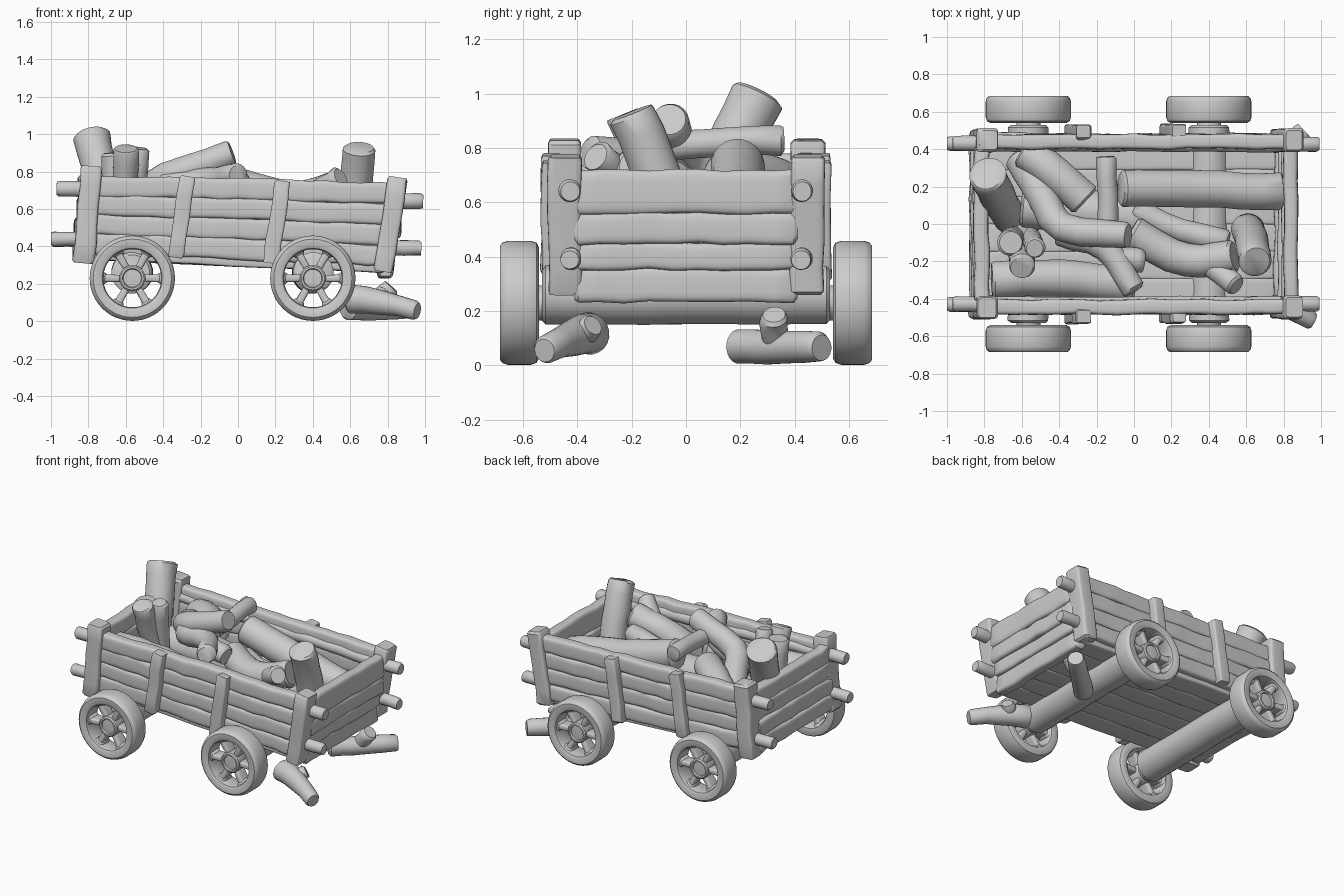
import bpy, bmesh, random
from math import sin, cos, pi, radians
from mathutils import Vector as V

if "Cube" in bpy.data.objects:
    bpy.data.objects.remove(bpy.data.objects["Cube"])

random.seed(4)
X, Y, Z = V((1, 0, 0)), V((0, 1, 0)), V((0, 0, 1))


def finish(name, bm, angle=40):
    bmesh.ops.recalc_face_normals(bm, faces=bm.faces)
    me = bpy.data.meshes.new(name)
    bm.to_mesh(me)
    bm.free()
    me.shade_smooth()
    me.set_sharp_from_angle(angle=radians(angle))
    ob = bpy.data.objects.new(name, me)
    bpy.context.collection.objects.link(ob)
    return ob


def spline(pts, t):
    # Catmull-Rom point at t in 0..1
    p = [2 * pts[0] - pts[1]] + pts + [2 * pts[-1] - pts[-2]]
    s = t * (len(pts) - 1)
    i = min(int(s), len(pts) - 2)
    u = s - i
    a, b, c, d = p[i:i + 4]
    return 0.5 * (2 * b + (c - a) * u + (2 * a - 5 * b + 4 * c - d) * u * u
                  + (3 * b - a - 3 * c + d) * u ** 3)


def beam(name, pts, w, h, n=6, hint=Z, wob=0.005, taper=(1, 1), sides=20, step=0.09):
    # Hand-hewn bar along a path; n=2 gives a round section, larger n a squarer one
    pts = [V(p) for p in pts]
    length = sum((b - a).length for a, b in zip(pts, pts[1:]))
    k = max(4, int(length / step))
    e = min(0.25, 0.014 / length)
    stations = [(0, .84), (e, 1)] + [(i / k, 1) for i in range(1, k)] + [(1 - e, 1), (1, .84)]
    bm = bmesh.new()
    rings = []
    for t, f in stations:
        c = spline(pts, t)
        tan = (spline(pts, min(1, t + .02)) - spline(pts, max(0, t - .02))).normalized()
        side = tan.cross(hint).normalized()
        up = side.cross(tan)
        f *= taper[0] + (taper[1] - taper[0]) * t
        ww = f * w / 2 + random.uniform(-wob, wob) * .6
        hh = f * h / 2 + random.uniform(-wob, wob) * .6
        c = c + side * random.uniform(-wob, wob) + up * random.uniform(-wob, wob)
        ring = []
        for j in range(sides):
            a = 2 * pi * (j + .5) / sides
            ca, sa = cos(a), sin(a)
            px = abs(ca) ** (2 / n) * (1 if ca > 0 else -1)
            py = abs(sa) ** (2 / n) * (1 if sa > 0 else -1)
            ring.append(bm.verts.new(c + side * px * ww + up * py * hh))
        rings.append(ring)
    for r, q in zip(rings, rings[1:]):
        for j in range(sides):
            m = (j + 1) % sides
            bm.faces.new((r[j], r[m], q[m], q[j]))
    bm.faces.new(rings[0])
    bm.faces.new(rings[-1])
    return finish(name, bm)


def log(name, pts, r, taper=(1, 1)):
    d = V(pts[-1]) - V(pts[0])
    hint = Y if abs(d.z) > .6 * d.length else Z
    return beam(name, pts, 2 * r, 2 * r, 2, hint, .004, taper)


def lathe(name, profile, centre, closed=True, seg=48):
    # Revolve (radius, y) points round the y axis
    bm = bmesh.new()
    rings = [[bm.verts.new(V(centre) + V((r * cos(2 * pi * j / seg), y, r * sin(2 * pi * j / seg))))
              for j in range(seg)] for r, y in profile]
    pairs = list(zip(rings, rings[1:] + rings[:1])) if closed else list(zip(rings, rings[1:]))
    for a, b in pairs:
        for j in range(seg):
            m = (j + 1) % seg
            bm.faces.new((a[j], a[m], b[m], b[j]))
    if not closed:
        bm.faces.new(rings[0])
        bm.faces.new(rings[-1])
    return finish(name, bm)


def mix(a, b, t):
    return a + (b - a) * t


# Side walls: four planks each, sloping down towards the right
for s in (-1, 1):
    tag = "front" if s < 0 else "back"
    for i in range(4):
        t = (i + .5) / 4
        zl, zr = mix(.365, .775, t), mix(.295, .735, t)
        y = s * (.442 + random.uniform(-.004, .004))
        beam(f"{tag}_side_plank", [(-.82, y, zl), (0, y, (zl + zr) / 2 + .004),
                                   (mix(.78, .85, t), y, zr)], .08, .114, 4.5)
    # Long poles that stick out at both ends
    beam(f"{tag}_upper_pole", [(-.97, s * .43, .71), (.99, s * .425, .64)], .082, .082, 2, wob=.003)
    beam(f"{tag}_lower_pole", [(-1, s * .43, .44), (.98, s * .425, .39)], .08, .08, 2, wob=.003)
    # Corner posts and mid posts, leaning to the right
    beam(f"{tag}_left_post", [(-.825, s * .445, .31), (-.782, s * .445, .83)], .115, .125, 7, Y, .004)
    beam(f"{tag}_right_post", [(.775, s * .445, .265), (.855, s * .445, .77)], .105, .125, 7, Y, .004)
    beam(f"{tag}_mid_post_a", [(-.335, s * .492, .34), (-.268, s * .492, .775)], .085, .08, 7, Y, .004)
    beam(f"{tag}_mid_post_b", [(.175, s * .492, .31), (.24, s * .492, .75)], .085, .08, 7, Y, .004)

# End walls
right_z = [.235, .355, .45, .56, .715]
left_z = [.33, .44, .55, .66, .775]
for i in range(4):
    t = (i + .5) / 4
    z, h = (right_z[i] + right_z[i + 1]) / 2, right_z[i + 1] - right_z[i]
    x = mix(.785, .85, t) + random.uniform(-.005, .005)
    beam("right_end_plank", [(x, -.41, z), (x, .41, z)], .08, h + .008, 4.5)
    z, h = (left_z[i] + left_z[i + 1]) / 2, left_z[i + 1] - left_z[i]
    x = mix(-.85, -.805, t) + random.uniform(-.007, .007)
    beam("left_end_plank", [(x, -.41, z), (x, .41, z)], .08, h + .008, 4.5)

# Floor boards
for i in range(6):
    y = mix(-.365, .365, i / 5)
    beam("floor_board", [(-.83, y, .355), (.78, y, .285)], .152, .05, 7, wob=.003, step=.2)

# Thick axle logs under the floor, thin spindles and wheels
for x, z in ((-.565, .23), (.4, .23)):
    beam("axle", [(x, -.53, z + .03), (x, .53, z + .03)], .22, .22, 2, wob=.003)
    beam("axle_spindle", [(x, -.58, z), (x, .58, z)], .13, .13, 2, wob=0)
    for s in (-1, 1):
        rim = [(.158, .56), (.166, .548), (.205, .541), (.221, .55), (.228, .57), (.228, .655),
               (.222, .674), (.209, .685), (.172, .685), (.16, .678), (.155, .66)]
        lathe("wheel_rim", [(r, s * y) for r, y in rim], (x, 0, z))
        hub = [(.062, .55), (.07, .56), (.07, .66), (.062, .668), (.052, .668), (.048, .655), (.012, .657)]
        lathe("wheel_hub", [(r, s * y) for r, y in hub], (x, 0, z), False, 32)
        for j in range(6):
            a = j * pi / 3
            d = V((cos(a), 0, sin(a)))
            c = V((x, s * .61, z))
            beam("wheel_spoke", [c + d * .05, c + d * .18], .04, .085, 5, Y, .001, (.9, 1.1), 16)
            # Flared foot where the spoke meets the rim
            beam("spoke_foot", [c + d * .13, c + d * .172], .058, .09, 4, Y, 0, (.7, 1.5), 16)

# Upright trunks in the load
log("tall_trunk", [(-.785, .265, 1.0), (-.72, .13, .72), (-.66, .03, .42)], .1, (1.0, .88))
log("right_trunk", [(.65, -.2, .93), (.63, -.1, .68), (.61, -.02, .38)], .088)
log("stump_a", [(-.6, -.23, .925), (-.6, -.14, .7), (-.58, -.03, .42)], .07)
log("stump_b", [(-.66, -.1, .9), (-.64, -.08, .42)], .07)
log("stump_c", [(-.53, -.13, .925), (-.56, -.06, .5)], .055)

# Lying logs and branches
log("long_log", [(-.07, .19, .74), (.3, .19, .64), (.79, .17, .53)], .1)
log("bent_log", [(-.6, .36, .56), (-.49, .16, .68), (-.38, -.02, .77), (-.03, -.06, .9)], .078, (1.2, .92))
log("back_log", [(-.58, .39, .64), (-.42, .27, .69), (-.26, .12, .69)], .095)
log("cross_branch", [(-.15, .36, .83), (-.14, .15, .82), (-.14, -.06, .81)], .055)
log("forked_branch", [(-.4, -.04, .72), (-.15, -.13, .75), (.0, -.36, .78)], .075, (1.1, .85))
log("fork_stub", [(-.1, -.18, .75), (.05, -.2, .72)], .065)
log("low_front_log", [(-.76, -.3, .62), (-.4, -.29, .6), (.0, -.33, .55)], .1)
log("low_middle_log", [(-.6, .1, .54), (-.2, .06, .56), (.1, .0, .52)], .12)
log("curved_log", [(-.02, -.04, .66), (.2, -.17, .65), (.36, -.2, .66), (.54, -.17, .72)], .09)
log("curved_log_fork", [(.38, -.2, .67), (.55, -.33, .77)], .06)
log("inner_branch", [(.0, .08, .6), (.2, -.02, .6), (.5, -.1, .64)], .065)

# Fallen pieces on the ground
log("fallen_log_front", [(.6, -.35, .12), (.76, -.42, .1), (.96, -.52, .058)], .06, (1.35, .82))
log("fallen_knot_front", [(.72, -.39, .11), (.78, -.34, .15)], .045)
log("fallen_log_back", [(.58, .19, .07), (.73, .33, .068), (.91, .5, .066)], .062, (1.05, .92))
log("fallen_knot_back", [(.72, .33, .07), (.82, .32, .185)], .05)
